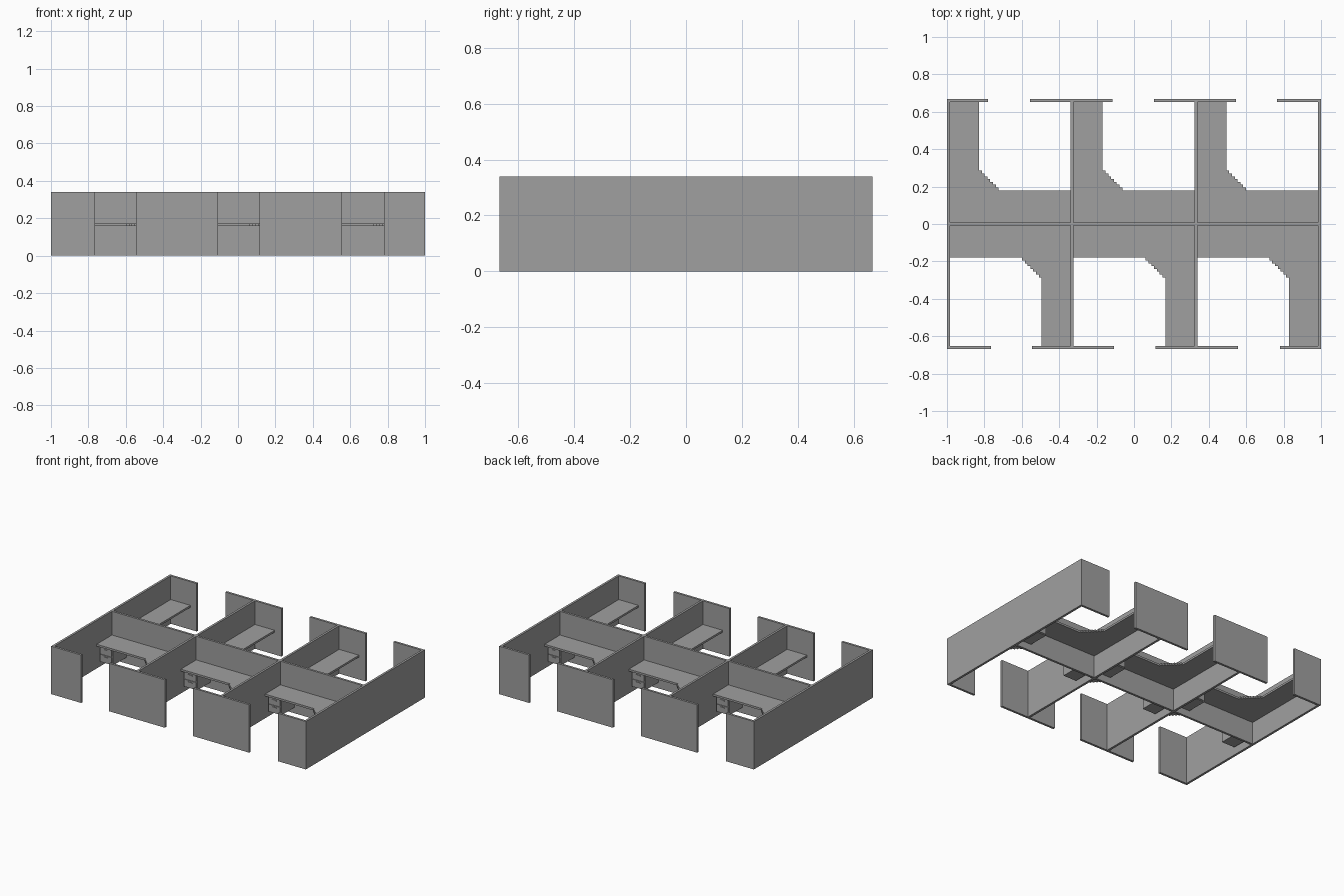
import bpy, bmesh, math
from mathutils import Matrix

old = bpy.data.objects.get("Cube")
if old:
    bpy.data.objects.remove(old, do_unlink=True)

grey = bpy.data.materials.new("mid grey")
grey.use_nodes = True
colour = (0.35, 0.35, 0.35, 1)
grey.diffuse_color = colour
grey.node_tree.nodes["Principled BSDF"].inputs["Base Color"].default_value = colour

T = 0.016            # panel thickness
H = 0.34             # panel height
HX, HY = 1.0, 0.667  # half footprint
BAY = (2 * HX - T) / 3
DESK_LOW, DESK_TOP = 0.158, 0.172
HALF_TURN = Matrix.Rotation(math.pi, 4, 'Z')


def finish(name, bm, turned=False):
    if turned:
        bm.transform(HALF_TURN)
    bmesh.ops.recalc_face_normals(bm, faces=bm.faces)
    mesh = bpy.data.meshes.new(name)
    bm.to_mesh(mesh)
    bm.free()
    mesh.materials.append(grey)
    obj = bpy.data.objects.new(name, mesh)
    bpy.context.scene.collection.objects.link(obj)
    return obj


def add_box(bm, x0, x1, y0, y1, z0, z1):
    m = (Matrix.Translation(((x0 + x1) / 2, (y0 + y1) / 2, (z0 + z1) / 2))
         @ Matrix.Diagonal((x1 - x0, y1 - y0, z1 - z0, 1)))
    bmesh.ops.create_cube(bm, size=1, matrix=m)


def box(name, *bounds, turned=False):
    bm = bmesh.new()
    add_box(bm, *bounds)
    return finish(name, bm, turned)


def desk(name, left, right, turned):
    """L-shaped worktop with a stepped inner corner."""
    back, front = -T / 2, -0.18
    leg, end = right - 0.155, -HY + T
    steps, size = 7, 0.105
    pts = [(left, back), (left, front), (leg - size, front)]
    s = size / steps
    for i in range(steps):
        x, y = leg - size + i * s, front - i * s
        pts += [(x, y - s), (x + s, y - s)]
    pts += [(leg, end), (right, end), (right, back)]
    bm = bmesh.new()
    face = bm.faces.new([bm.verts.new((x, y, DESK_LOW)) for x, y in pts])
    top = bmesh.ops.extrude_face_region(bm, geom=[face])["geom"]
    bmesh.ops.translate(bm, vec=(0, 0, DESK_TOP - DESK_LOW),
                        verts=[v for v in top if isinstance(v, bmesh.types.BMVert)])
    finish(name, bm, turned)


def pedestal(name, left, turned):
    """Hanging drawer unit with two drawer fronts and pulls."""
    x0, x1 = left + 0.012, left + 0.115
    bm = bmesh.new()
    add_box(bm, x0, x1, -0.16, -0.012, 0.045, DESK_LOW)
    for z0, z1 in ((0.051, 0.1), (0.106, 0.152)):
        add_box(bm, x0 + 0.008, x1 - 0.008, -0.165, -0.16, z0, z1)
        add_box(bm, x0 + 0.035, x1 - 0.035, -0.169, -0.165, z1 - 0.014, z1 - 0.009)
    finish(name, bm, turned)


# Long dividing panels, running front to back
for i in range(4):
    x = -HX + i * BAY
    box(f"side_panel_{i + 1}", x, x + T, -HY + T, HY - T, 0, H)

# Both rows of cubicles: the back row is the front row turned half around
for row, turned in (("front", False), ("back", True)):
    # Entrance panels
    for i, (x0, x1) in enumerate(((-1, -0.765), (-0.545, -0.107),
                                  (0.115, 0.555), (0.78, 1))):
        box(f"{row}_entrance_panel_{i + 1}", x0, x1, -HY, -HY + T, 0, H, turned=turned)
    # Worktops and drawer units
    for i in range(3):
        left = -HX + i * BAY + T
        desk(f"{row}_desk_{i + 1}", left, left + BAY - T, turned)
        pedestal(f"{row}_drawer_unit_{i + 1}", left, turned)

# Spine panels between the two rows
for i in range(3):
    left = -HX + i * BAY + T
    box(f"spine_panel_{i + 1}", left, left + BAY - T, -T / 2, T / 2, 0, H)
